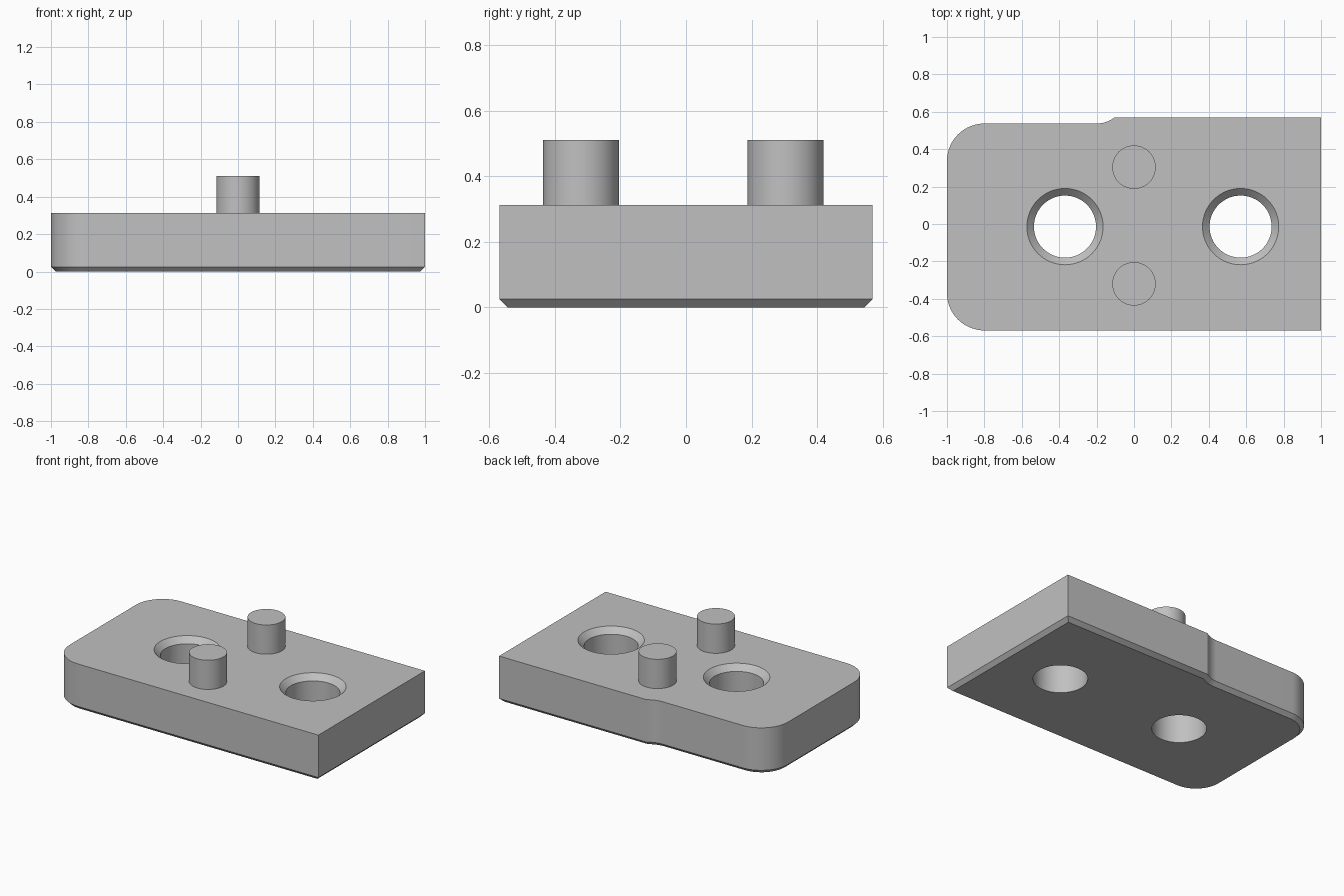
import bpy
import bmesh
from math import cos, sin, pi, radians, atan2
from mathutils import Vector

if "Cube" in bpy.data.objects:
    bpy.data.objects.remove(bpy.data.objects["Cube"], do_unlink=True)

TOP = 0.312
CHAMFER = 0.025
PEG_TOP = 0.51
MID_Y = -0.008   # line the holes and pegs are centred on
FRONT, BACK, BACK_LOW = -0.569, 0.569, 0.537

grey = bpy.data.materials.new("plain grey")
grey.use_nodes = True
colour = (0.53, 0.53, 0.53, 1)
grey.diffuse_color = colour
grey.node_tree.nodes["Principled BSDF"].inputs["Base Color"].default_value = colour


def loft(name, rings):
    """Closed solid through matching rings of points, bottom to top."""
    bm = bmesh.new()
    loops = [[bm.verts.new(p) for p in ring] for ring in rings]
    for low, high in zip(loops, loops[1:]):
        for i in range(len(low)):
            j = (i + 1) % len(low)
            bm.faces.new((low[i], low[j], high[j], high[i]))
    bm.faces.new(loops[0][::-1])
    bm.faces.new(loops[-1])
    bmesh.ops.recalc_face_normals(bm, faces=bm.faces)
    mesh = bpy.data.meshes.new(name)
    bm.to_mesh(mesh)
    bm.free()
    mesh.materials.append(grey)
    obj = bpy.data.objects.new(name, mesh)
    bpy.context.collection.objects.link(obj)
    return obj


def lathe(name, x, y, profile, sides=64):
    """Round solid from (radius, z) pairs."""
    angles = [2 * pi * i / sides for i in range(sides)]
    return loft(name, [[(x + r * cos(a), y + r * sin(a), z) for a in angles]
                       for r, z in profile])


def arc(cx, cy, r, start, end, steps):
    angles = [start + (end - start) * i / steps for i in range(steps + 1)]
    return [Vector((cx + r * cos(a), cy + r * sin(a))) for a in angles]


def inset(points, d):
    """Offset a counter-clockwise outline inward with mitred corners."""
    out = []
    for i, p in enumerate(points):
        a = (p - points[i - 1]).normalized()
        b = (points[(i + 1) % len(points)] - p).normalized()
        n, m = Vector((-a.y, a.x)), Vector((-b.y, b.x))
        out.append(p + (n + m) * d / (1 + n.dot(m)))
    return out


def shade(obj):
    bpy.ops.object.select_all(action="DESELECT")
    obj.select_set(True)
    bpy.context.view_layer.objects.active = obj
    bpy.ops.object.shade_smooth_by_angle(angle=radians(30))


# Plate outline: square right end, rounded left corners, curved step at the back
R = 0.2
rise, run = BACK - BACK_LOW, 0.095
step_r = (run ** 2 + rise ** 2) / (2 * rise)
sweep = atan2(run, step_r - rise)
outline = [Vector((1, FRONT)), Vector((1, BACK))]
outline += arc(-0.2, BACK_LOW + step_r, step_r, -pi / 2 + sweep, -pi / 2, 8)
outline += arc(-1 + R, BACK_LOW - R, R, pi / 2, pi, 16)
outline += arc(-1 + R, FRONT + R, R, pi, 1.5 * pi, 16)

# Plate with a chamfered bottom edge
plate = loft("plate", [
    [(p.x, p.y, 0) for p in inset(outline, CHAMFER)],
    [(p.x, p.y, CHAMFER) for p in outline],
    [(p.x, p.y, TOP) for p in outline]])

# Countersunk through holes
bore, rim = 0.166, 0.204
sink = rim - bore
for x in (-0.369, 0.57):
    cutter = lathe("hole_cutter", x, MID_Y - 0.006, [
        (bore, -0.1), (bore, TOP - sink), (rim + sink, TOP + sink)])
    cutter.hide_render = True
    cut = plate.modifiers.new("hole", "BOOLEAN")
    cut.operation = "DIFFERENCE"
    cut.solver = "EXACT"
    cut.object = cutter
    bpy.context.view_layer.objects.active = plate
    bpy.ops.object.modifier_apply(modifier=cut.name)
    bpy.data.objects.remove(cutter, do_unlink=True)
shade(plate)

# Locating pegs
for name, side in (("front_peg", -1), ("back_peg", 1)):
    shade(lathe(name, 0, MID_Y + side * 0.312, [(0.116, TOP), (0.116, PEG_TOP)]))
